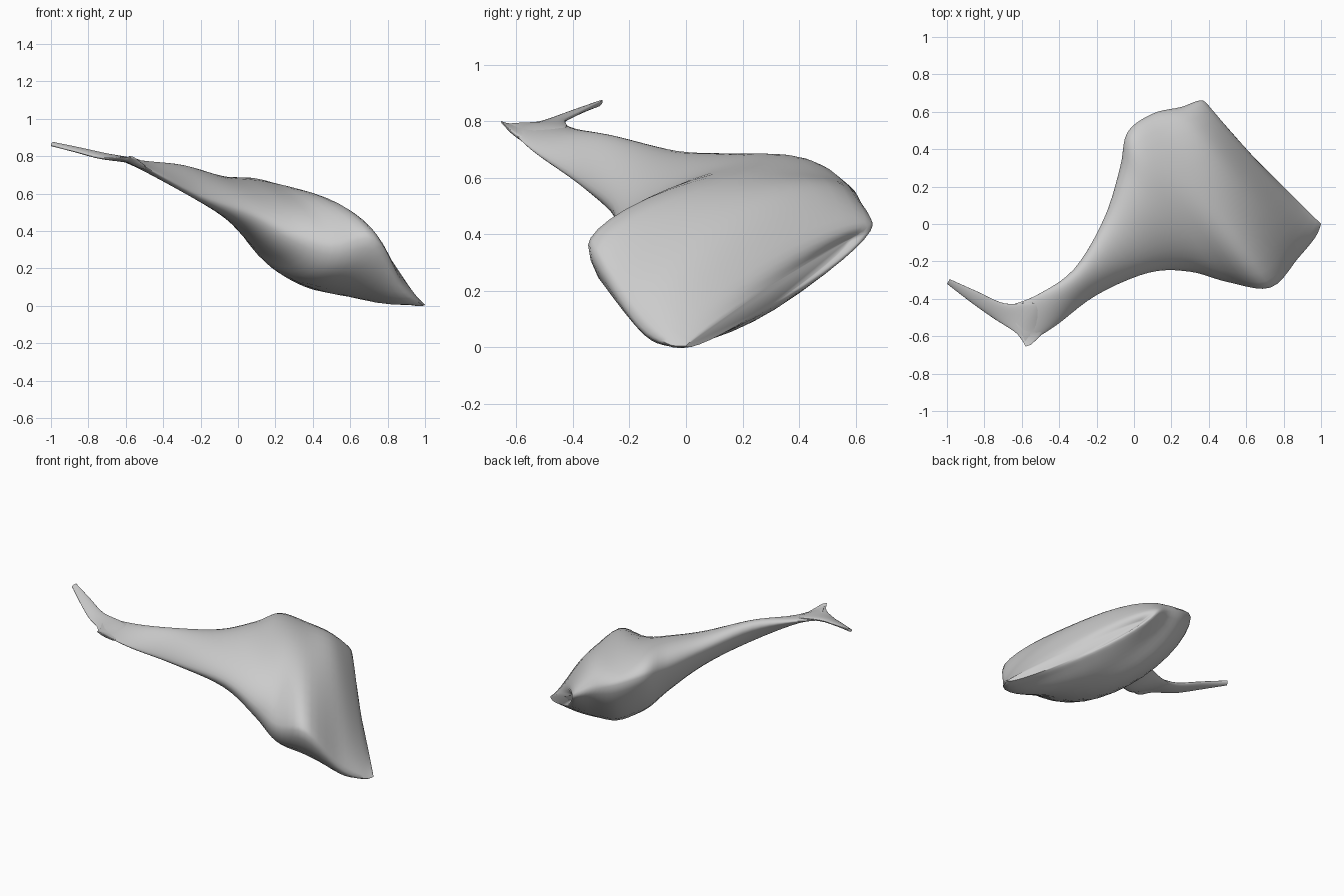
import bpy, bmesh, math
from mathutils import Vector

if "Cube" in bpy.data.objects:
    bpy.data.objects.remove(bpy.data.objects["Cube"])

STEPS, SIDES = 5, 32


def catmull(a, b, c, d, t):
    return 0.5 * (2 * b + (c - a) * t + (2 * a - 5 * b + 4 * c - d) * t * t
                  + (3 * b - a - 3 * c + d) * t ** 3)


def loft(name, stations, power):
    """Skin lens sections: left edge xyz, right edge xyz, rise, drop."""
    n = len(stations)
    rows = []
    for i in range(n - 1):
        q = [stations[max(0, min(n - 1, i + k))] for k in (-1, 0, 1, 2)]
        for s in range(STEPS):
            rows.append([catmull(*v, s / STEPS) for v in zip(*q)])
    rows.append(list(stations[-1]))
    bm = bmesh.new()
    rings = []
    for r in rows:
        left, right = Vector(r[0:3]), Vector(r[3:6])
        mid, half = (left + right) / 2, (right - left) / 2
        ring = []
        for k in range(SIDES):
            a = 2 * math.pi * k / SIDES
            s = math.sin(a)
            bulge = abs(s) ** power * (r[6] if s > 0 else -r[7])
            ring.append(bm.verts.new(mid + half * math.cos(a) + Vector((0, 0, bulge))))
        rings.append(ring)
    for a, b in zip(rings, rings[1:]):
        for k in range(SIDES):
            j = (k + 1) % SIDES
            bm.faces.new((a[k], a[j], b[j], b[k]))
    bm.faces.new(rings[0])
    bm.faces.new(rings[-1][::-1])
    bmesh.ops.recalc_face_normals(bm, faces=bm.faces)
    mesh = bpy.data.meshes.new(name)
    bm.to_mesh(mesh)
    bm.free()
    ob = bpy.data.objects.new(name, mesh)
    bpy.context.collection.objects.link(ob)
    bpy.context.view_layer.objects.active = ob
    ob.select_set(True)
    bpy.ops.object.shade_smooth_by_angle(angle=math.radians(60))
    ob.select_set(False)


# Flattened body, from the narrow tail root to the wide head edge
loft("body", [
    (-.68, -.44, .795, -.575, -.64, .79, .005, .01),
    (-.52, -.38, .765, -.42, -.545, .70, .03, .03),
    (-.32, -.24, .715, -.20, -.38, .59, .08, .06),
    (-.16, .03, .64, .08, -.26, .49, .11, .12),
    (-.075, .30, .60, .30, -.255, .37, .17, .19),
    (-.035, .49, .605, .50, -.31, .31, .175, .29),
    (.10, .59, .55, .73, -.34, .355, .145, .37),
    (.25, .625, .49, .88, -.18, .10, .20, .21),
    (.37, .66, .43, .97, -.07, .015, .09, .09),
    (.42, .575, .38, 1.0, 0, .005, .02, .05),
], 1.15)

# Thin forked tail blade, from its long tip to its short tip
loft("tail_blade", [
    (-.985, -.295, .873, -1.0, -.32, .862, .006, .014),
    (-.84, -.36, .84, -.87, -.42, .825, .012, .012),
    (-.69, -.425, .805, -.75, -.505, .795, .015, .015),
    (-.52, -.43, .775, -.64, -.575, .79, .01, .02),
    (-.48, -.56, .735, -.60, -.62, .79, .01, .02),
    (-.55, -.645, .79, -.58, -.655, .80, .003, .005),
], 1.0)
